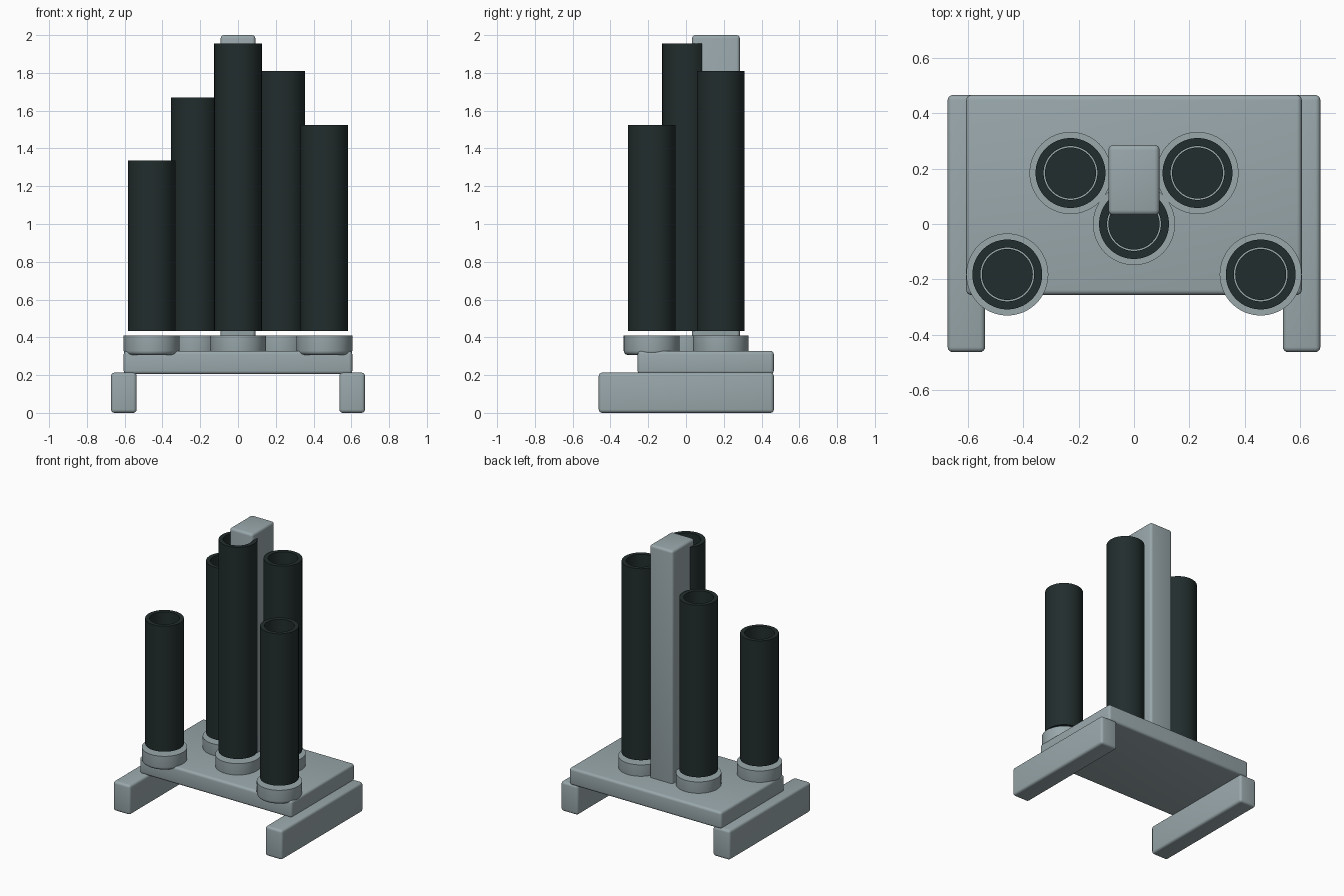
import bpy, bmesh, math

cube = bpy.data.objects.get("Cube")
if cube:
    bpy.data.objects.remove(cube, do_unlink=True)


def make_material(name, rgb):
    m = bpy.data.materials.new(name)
    m.use_nodes = True
    m.diffuse_color = (*rgb, 1)
    m.node_tree.nodes["Principled BSDF"].inputs["Base Color"].default_value = (*rgb, 1)
    return m


grey = make_material("blue_grey", (0.32, 0.39, 0.41))
dark = make_material("dark_slate", (0.016, 0.026, 0.026))


def finish(obj, mat):
    obj.data.materials.append(mat)
    bpy.ops.object.select_all(action="DESELECT")
    obj.select_set(True)
    bpy.context.view_layer.objects.active = obj
    bpy.ops.object.shade_smooth_by_angle(angle=math.radians(35))


def rounded_box(name, x, y, z, radius=0.018):
    """Box from (min, max) ranges with rounded edges."""
    ranges = (x, y, z)
    bm = bmesh.new()
    bmesh.ops.create_cube(bm, size=1)
    for v in bm.verts:
        v.co = [r[0] if c < 0 else r[1] for c, r in zip(v.co, ranges)]
    bmesh.ops.bevel(bm, geom=bm.edges[:], offset=radius, segments=4,
                    profile=0.5, affect="EDGES")
    mesh = bpy.data.meshes.new(name)
    bm.to_mesh(mesh)
    bm.free()
    obj = bpy.data.objects.new(name, mesh)
    bpy.context.collection.objects.link(obj)
    finish(obj, grey)


def lathe(name, centre, profile, mat, sides=64):
    """Spin an (radius, height) profile around a vertical axis."""
    bm = bmesh.new()
    verts = [bm.verts.new((r, 0, z)) for r, z in profile]
    edges = [bm.edges.new(pair) for pair in zip(verts, verts[1:])]
    bmesh.ops.spin(bm, geom=verts + edges, cent=(0, 0, 0), axis=(0, 0, 1),
                   angle=math.tau, steps=sides)
    bmesh.ops.remove_doubles(bm, verts=bm.verts, dist=1e-5)
    bmesh.ops.recalc_face_normals(bm, faces=bm.faces)
    mesh = bpy.data.meshes.new(name)
    bm.to_mesh(mesh)
    bm.free()
    obj = bpy.data.objects.new(name, mesh)
    obj.location = (*centre, 0)
    bpy.context.collection.objects.link(obj)
    finish(obj, mat)


# Base: two runners, a deck and a rear post
for side, sign in (("left", 1), ("right", -1)):
    rounded_box(f"{side}_runner", sorted((sign * 0.537, sign * 0.672)),
                (-0.462, 0.465), (0, 0.213))
rounded_box("deck", (-0.605, 0.605), (-0.256, 0.465), (0.205, 0.328))
rounded_box("rear_post", (-0.092, 0.092), (0.032, 0.285), (0.3, 2.0))

# Tubes standing above round sockets
OUTER, INNER, FLOOR = 0.126, 0.097, 0.433
tubes = {
    "front_right": (-0.457, -0.182, 1.335),
    "back_right": (-0.229, 0.184, 1.67),
    "middle": (0, 0, 1.955),
    "back_left": (0.229, 0.184, 1.81),
    "front_left": (0.457, -0.182, 1.525),
}
SOCKET, LOW, HIGH, ROUND = 0.148, 0.307, 0.41, 0.022
for name, (x, y, top) in tubes.items():
    # Socket disc with a rounded lower edge
    arc = [(SOCKET - ROUND + ROUND * math.sin(a), LOW + ROUND - ROUND * math.cos(a))
           for a in (math.pi / 2 * i / 4 for i in range(5))]
    lathe(f"{name}_socket", (x, y), [(0, LOW), *arc, (SOCKET, HIGH), (0, HIGH)], grey)
    # Hollow tube wall
    lathe(f"{name}_tube", (x, y),
          [(INNER, FLOOR), (OUTER, FLOOR), (OUTER, top), (INNER, top), (INNER, FLOOR)], dark)
    # Floor disc inside the tube, with a fine gap around it
    lathe(f"{name}_tube_floor", (x, y),
          [(0, FLOOR), (INNER - 0.005, FLOOR), (INNER - 0.005, FLOOR + 0.008),
           (0, FLOOR + 0.008)], dark)
